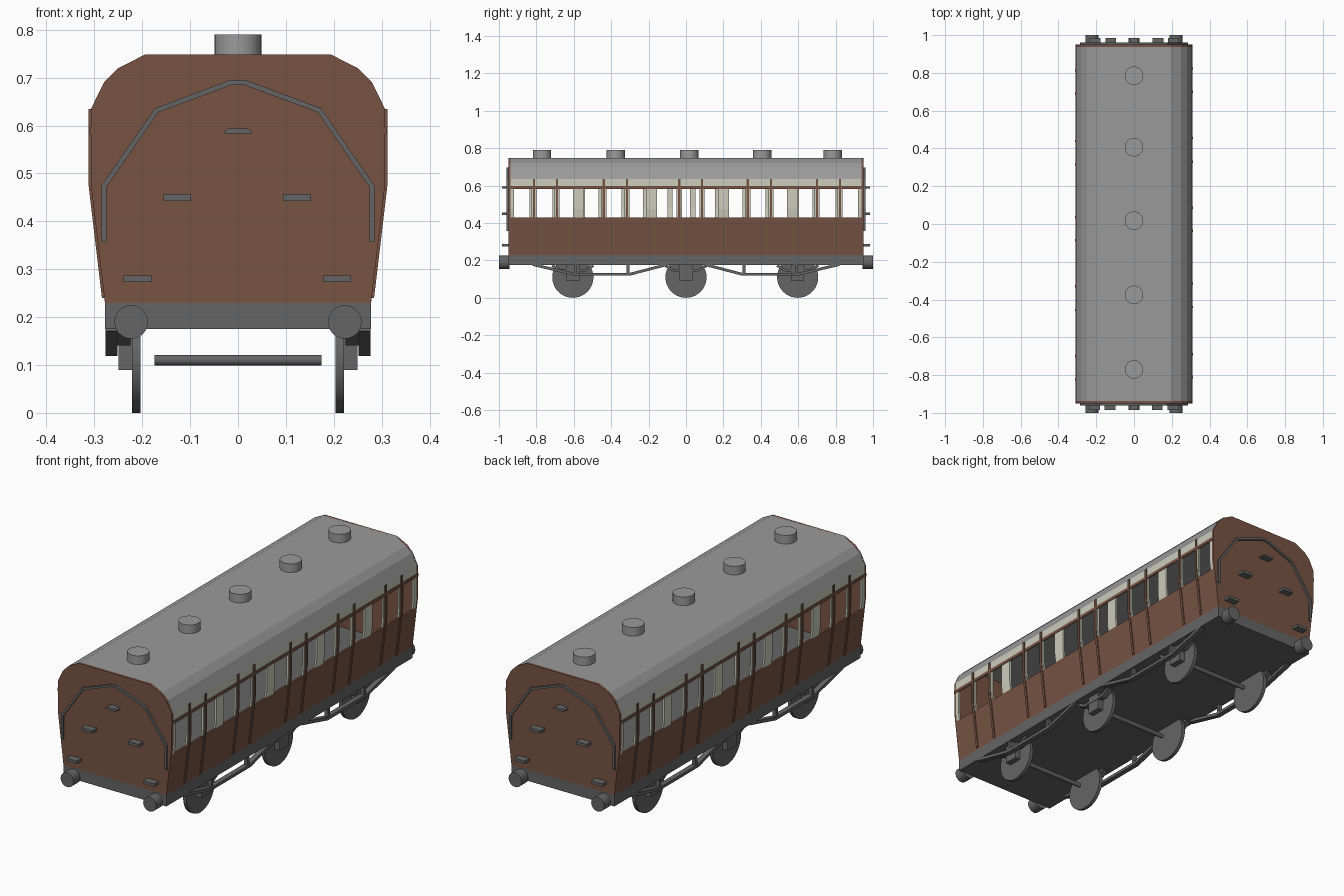
import bpy, bmesh, math
from mathutils import Vector

if "Cube" in bpy.data.objects:
    bpy.data.objects.remove(bpy.data.objects["Cube"])

def material(name, srgb):
    m = bpy.data.materials.new(name)
    lin = [((c / 255 + 0.055) / 1.055) ** 2.4 for c in srgb]
    m.diffuse_color = (*lin, 1)
    m.use_nodes = True
    m.node_tree.nodes["Principled BSDF"].inputs["Base Color"].default_value = m.diffuse_color
    return m

BROWN = material("brown_paint", (120, 84, 68))
CREAM = material("cream_paint", (204, 205, 188))
ROOF = material("roof_grey", (154, 154, 154))
FRAME = material("frame_grey", (101, 101, 101))

def finish(bm, name, mat, smooth=False):
    bmesh.ops.recalc_face_normals(bm, faces=bm.faces)
    me = bpy.data.meshes.new(name)
    bm.to_mesh(me)
    bm.free()
    me.materials.append(mat)
    ob = bpy.data.objects.new(name, me)
    bpy.context.collection.objects.link(ob)
    if smooth:
        bpy.context.view_layer.objects.active = ob
        ob.select_set(True)
        bpy.ops.object.shade_smooth_by_angle(angle=math.radians(35))
        ob.select_set(False)
    return ob

def prism(bm, poly, a, b, axis="y", s=1):
    """Extrude a 2D outline along y (outline in x,z) or x (outline in y,z); s=-1 turns it half round."""
    def co(p, t):
        v = (p[0], t, p[1]) if axis == "y" else (t, p[0], p[1])
        return (v[0] * s, v[1] * s, v[2])
    lo = [bm.verts.new(co(p, a)) for p in poly]
    hi = [bm.verts.new(co(p, b)) for p in poly]
    n = len(poly)
    bm.faces.new(lo)
    bm.faces.new(hi[::-1])
    for i in range(n):
        bm.faces.new((lo[i], hi[i], hi[(i + 1) % n], lo[(i + 1) % n]))

def rect(x0, x1, z0, z1):
    return [(x0, z0), (x1, z0), (x1, z1), (x0, z1)]

def circle(cx, cz, r, n=32):
    return [(cx + r * math.cos(2 * math.pi * i / n), cz + r * math.sin(2 * math.pi * i / n)) for i in range(n)]

def ribbon(path, w):
    """Outline of a flat bar of width w that follows a path."""
    pts = [Vector(p) for p in path]
    left, right = [], []
    for i, p in enumerate(pts):
        d0 = (p - pts[max(i - 1, 0)]).normalized()
        d1 = (pts[min(i + 1, len(pts) - 1)] - p).normalized()
        d = (d0 + d1).normalized()
        off = Vector((-d.y, d.x)) * w / 2
        left.append(tuple(p + off))
        right.append(tuple(p - off))
    return left + right[::-1]

def wall_x(z):
    return 0.278 + 0.029 * min(1, (z - 0.23) / 0.245)

def wall(z0, z1, t=0.01, out=0.0):
    """Side wall section between two heights, t thick."""
    zs = [z0] + ([0.475] if z0 < 0.475 < z1 else []) + [z1]
    return [(wall_x(z) + out, z) for z in zs] + [(wall_x(z) - t, z) for z in zs[::-1]]

L = 0.95
ARC = [(0.307, 0.635), (0.28, 0.69), (0.25, 0.72), (0.195, 0.748)]

# End walls
bm = bmesh.new()
half = [(0.278, 0.23), (0.307, 0.475)] + ARC
outline = half + [(-x, z) for x, z in half[::-1]]
for s in (1, -1):
    prism(bm, outline, L - 0.012, L, s=s)
finish(bm, "end_walls", BROWN)

# Roof shell
bm = bmesh.new()
outer = ARC + [(-x, z) for x, z in ARC[::-1]]
inner = [(x * 0.965, z - (0.01 if z > 0.64 else 0)) for x, z in outer]
prism(bm, outer + inner[::-1], -L + 0.003, L - 0.003)
finish(bm, "roof", ROOF)

# Roof vents
bm = bmesh.new()
for y in (-0.77, -0.375, 0.017, 0.407, 0.785):
    c = circle(0, y, 0.049)
    lo = [bm.verts.new((x, v, 0.74)) for x, v in c]
    hi = [bm.verts.new((x, v, 0.79)) for x, v in c]
    bm.faces.new(lo)
    bm.faces.new(hi)
    for i in range(len(c)):
        j = (i + 1) % len(c)
        bm.faces.new((lo[i], lo[j], hi[j], hi[i]))
finish(bm, "roof_vents", ROOF, True)

# Side walls: lower panels, window posts, cornice, door battens and waist rail
BARS = (-0.813, -0.69, -0.44, -0.315, -0.036, 0.086, 0.33, 0.455, 0.70, 0.823)
panels, posts, cornice, battens = (bmesh.new() for _ in range(4))
E = L - 0.012
for s in (1, -1):
    prism(panels, wall(0.22, 0.43), -E, E, s=s)
    prism(cornice, wall(0.585, 0.635), -E, E, s=s)
    prism(battens, wall(0.582, 0.597, 0.002, 0.003), -L, L, s=s)
    for y in BARS:
        prism(battens, wall(0.24, 0.635, 0.002, 0.005), y - 0.006, y + 0.006, s=s)
        prism(posts, wall(0.43, 0.585), y - 0.014, y + 0.014, s=s)
    for y in (-0.575, -0.185, 0.2, 0.57):
        prism(posts, wall(0.43, 0.585), y - 0.03, y + 0.03, s=s)
    for y in (-E, E - 0.018):
        prism(posts, wall(0.43, 0.585), y, y + 0.018, s=s)
finish(panels, "lower_side_panels", BROWN)
finish(posts, "window_posts", CREAM)
finish(cornice, "upper_side_panels", CREAM)
finish(battens, "door_battens", BROWN)

# Underframe and floor
bm = bmesh.new()
prism(bm, rect(-0.278, 0.278, 0.175, 0.23), -L, L)
finish(bm, "underframe", FRAME)

# End fittings: pipe run, steps, lamp bracket
pipes, steps, buffers = (bmesh.new() for _ in range(3))
arch = [(0.28, 0.357), (0.28, 0.473), (0.17, 0.632), (0.015, 0.69)]
arch = arch + [(-x, z) for x, z in arch[::-1]]
for s in (1, -1):
    prism(pipes, ribbon(arch, 0.011), L - 0.002, L + 0.01, s=s)
    for x, z in ((0.127, 0.45), (-0.123, 0.45), (0.21, 0.28), (-0.207, 0.28)):
        prism(steps, rect(x - 0.029, x + 0.029, z - 0.007, z + 0.007), L - 0.002, 0.985, s=s)
    prism(steps, [(-0.028, 0.583), (0.028, 0.583), (0.028, 0.588), (0.02, 0.594), (-0.02, 0.594), (-0.028, 0.588)],
          L - 0.002, 0.985, s=s)
    for x in (-0.223, 0.223):
        prism(buffers, circle(x, 0.19, 0.035), L - 0.005, 1.0, s=s)
finish(pipes, "end_pipes", FRAME)
finish(steps, "end_steps", FRAME)
finish(buffers, "buffers", FRAME, True)

# Running gear: wheels, axles, axle boxes, springs
wheels, axles, boxes, trusses = (bmesh.new() for _ in range(4))
for y in (-0.605, 0.0, 0.597):
    prism(axles, circle(y, 0.11, 0.011, 16), -0.174, 0.174, "x")
    spring = [(y - 0.11, 0.172), (y - 0.065, 0.147), (y + 0.065, 0.147), (y + 0.11, 0.172)]
    for k in (1, -1):
        prism(wheels, circle(y, 0.11, 0.11, 40), k * 0.204, k * 0.221, "x")
        prism(boxes, rect(y - 0.035, y + 0.035, 0.09, 0.18), k * 0.221, k * 0.25, "x")
        prism(boxes, ribbon(spring, 0.014), k * 0.224, k * 0.252, "x")
# Truss rods with hangers
for k in (1, -1):
    for e in (1, -1):
        rod = [(e * 0.82, 0.178), (e * 0.6, 0.126), (e * 0.3, 0.126), (e * 0.1, 0.178)]
        prism(trusses, ribbon(rod, 0.015), k * 0.252, k * 0.277, "x")
        for y in (0.31, 0.59):
            prism(trusses, rect(e * y - 0.007, e * y + 0.007, 0.125, 0.178), k * 0.255, k * 0.274, "x")
finish(wheels, "wheels", FRAME, True)
finish(axles, "axles", FRAME, True)
finish(boxes, "axle_boxes_and_springs", FRAME)
finish(trusses, "truss_rods", FRAME)
